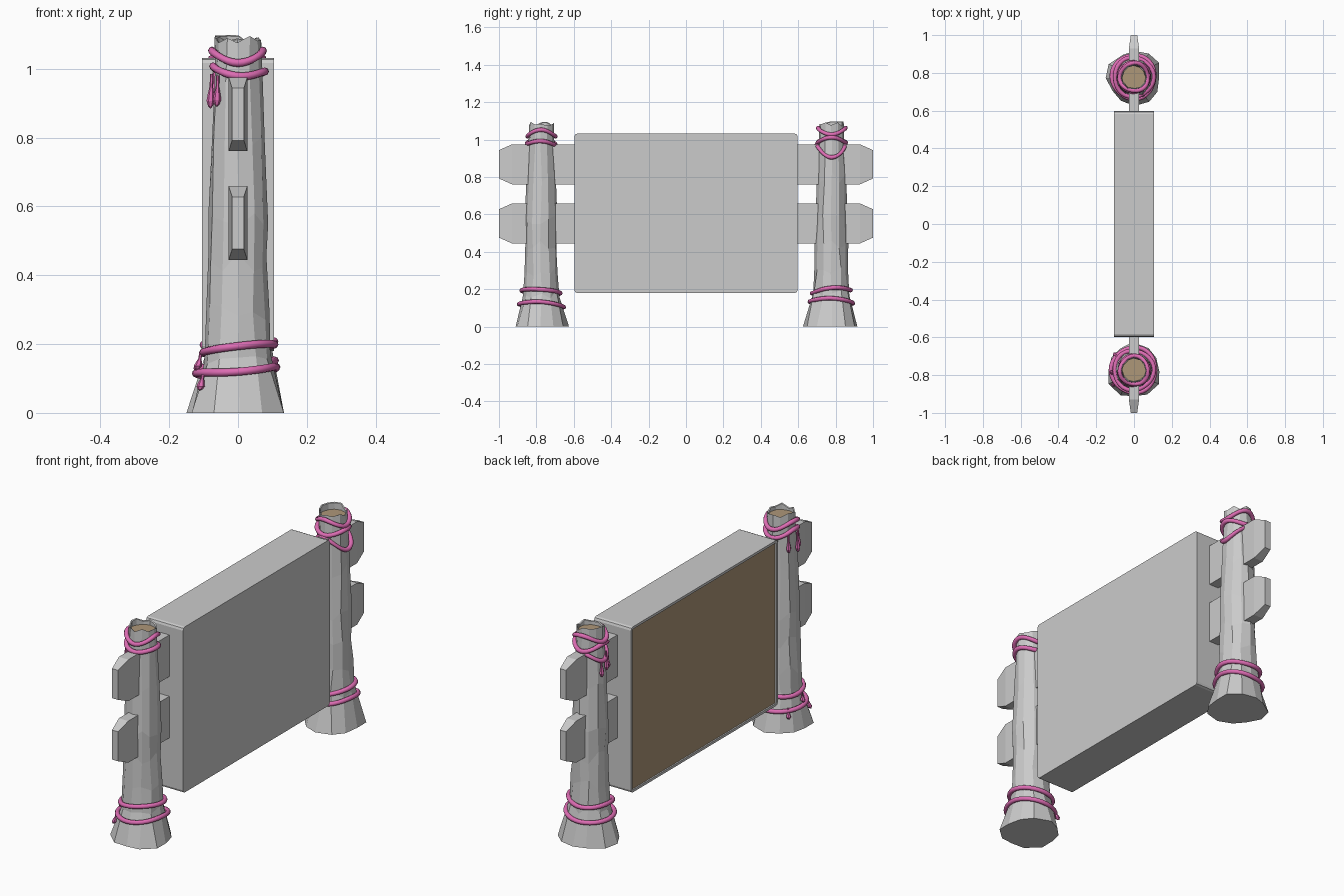
import bpy, bmesh, random
from math import sin, cos, pi, radians
from mathutils import Vector

if "Cube" in bpy.data.objects:
    bpy.data.objects.remove(bpy.data.objects["Cube"])

random.seed(4)


def material(name, color):
    m = bpy.data.materials.new(name)
    m.diffuse_color = (*color, 1)
    m.use_nodes = True
    m.node_tree.nodes["Principled BSDF"].inputs["Base Color"].default_value = m.diffuse_color
    return m


PINK = material("pink_rope", (0.72, 0.15, 0.45))
BROWN = material("brown_wood", (0.42, 0.31, 0.19))


def finish(bm, name, mats=(), smooth=False):
    bmesh.ops.recalc_face_normals(bm, faces=bm.faces)
    me = bpy.data.meshes.new(name)
    bm.to_mesh(me)
    bm.free()
    for m in mats:
        me.materials.append(m)
    ob = bpy.data.objects.new(name, me)
    bpy.context.collection.objects.link(ob)
    if smooth:
        me.polygons.foreach_set("use_smooth", [True] * len(me.polygons))
    return ob


def loft(rings, loop=False):
    """Skin a list of point rings; returns the bmesh and the last cap face."""
    bm = bmesh.new()
    vs = [[bm.verts.new(p) for p in r] for r in rings]
    pairs = list(zip(vs, vs[1:])) + ([(vs[-1], vs[0])] if loop else [])
    for a, b in pairs:
        for i in range(len(a)):
            j = (i + 1) % len(a)
            bm.faces.new((a[i], a[j], b[j], b[i]))
    cap = None
    if not loop:
        bm.faces.new(vs[0][::-1])
        cap = bm.faces.new(vs[-1])
    return bm, cap


# Post profile: height, radius, wobble
PROFILE = [(0, 0.143, 0.08), (0.17, 0.098, 0.05), (0.3, 0.09, 0.04), (0.44, 0.086, 0.06),
           (0.57, 0.084, 0.06), (0.8, 0.077, 0.05), (0.98, 0.069, 0.04), (1.085, 0.066, 0.04)]


def post_radius(z):
    for (z0, r0, _), (z1, r1, _) in zip(PROFILE, PROFILE[1:]):
        if z <= z1:
            return r0 + (r1 - r0) * (z - z0) / (z1 - z0)
    return PROFILE[-1][1]


def post(name, cy):
    n = 12
    rings = []
    for k, (z, r, w) in enumerate(PROFILE):
        ring = []
        for i in range(n):
            a = 2 * pi * i / n + random.uniform(-0.06, 0.06)
            rr = r * (1 + random.uniform(-w, w))
            dz = 0 if k == 0 else random.uniform(-0.013, 0.013) if k > 6 else random.uniform(-0.03, 0.03)
            ring.append((rr * cos(a), cy + rr * sin(a), z + dz))
        rings.append(ring)
    # hollow rim with a brown cut surface inside
    rings.append([(x * 0.92, cy + (y - cy) * 0.92, z - 0.003) for x, y, z in rings[-1]])
    rings.append([(x, y, 1.062) for x, y, z in rings[-1]])
    bm, cap = loft(rings)
    cap.material_index = 1
    ob = finish(bm, name, [material("grey", (0.8, 0.8, 0.8)), BROWN])
    ob.data.materials[0] = None


def rope(name, cy, z0, tilt=0.0, tilt_dir=0, sag=0.0, sag_dir=0, t=0.0115):
    n, m = 32, 8
    path = []
    for i in range(n):
        a = 2 * pi * i / n
        z = z0 + tilt * cos(a - radians(tilt_dir)) + sag * cos(2 * (a - radians(sag_dir)))
        r = post_radius(z) + 0.007 + 0.003 * sin(3 * a + z0 * 40)
        path.append((Vector((r * cos(a), cy + r * sin(a), z)), Vector((cos(a), sin(a), 0))))
    rings = [[p + t * (cos(2 * pi * j / m) * d + sin(2 * pi * j / m) * Vector((0, 0, 1)))
              for j in range(m)] for p, d in path]
    finish(loft(rings, True)[0], name, [PINK], True)


def drip(name, cy, angle, top, length, w=0.012):
    a = radians(angle)
    shape = [(0.45, 0), (0.4, 0.35), (0.8, 0.6), (1, 0.78), (0.6, 0.93), (0.1, 1)]
    rings = []
    for s, f in shape:
        z = top - f * length
        r = post_radius(z) + 0.010
        rings.append([(r * cos(a) + w * s * cos(b), cy + r * sin(a) + w * s * sin(b), z)
                      for b in [2 * pi * j / 6 for j in range(6)]])
    finish(loft(rings)[0], name, [PINK])


# Posts
FRONT, BACK = -0.775, 0.778
post("front_post", FRONT)
post("back_post", BACK)

# Ropes on the front post
rope("front_top_rope_upper", FRONT, 1.035, sag=0.018)
rope("front_top_rope_lower", FRONT, 0.988, tilt=0.008, tilt_dir=200, sag=0.012)
rope("front_base_rope_upper", FRONT, 0.187, tilt=0.014, tilt_dir=-30)
rope("front_base_rope_lower", FRONT, 0.118, tilt=0.012, tilt_dir=-40, sag=0.006)

# Ropes on the back post
rope("back_top_rope_upper", BACK, 1.045, sag=0.018, sag_dir=90)
rope("back_top_rope_middle", BACK, 0.998, sag=0.014)
rope("back_top_rope_lower", BACK, 0.945, tilt=0.012, tilt_dir=180, sag=0.028, sag_dir=90)
rope("back_base_rope_upper", BACK, 0.195, tilt=0.01, tilt_dir=60, sag=0.008)
rope("back_base_rope_lower", BACK, 0.135, tilt=0.012, tilt_dir=-20, sag=0.006)

# Hanging drops
for i, (cy, ang, top, ln) in enumerate([
        (FRONT, 150, 0.99, 0.09), (FRONT, 195, 0.985, 0.10), (FRONT, 222, 0.98, 0.09),
        (BACK, 165, 0.94, 0.09), (BACK, 192, 0.97, 0.10), (BACK, 215, 0.93, 0.06),
        (FRONT, 140, 0.12, 0.05), (FRONT, 185, 0.175, 0.05), (FRONT, 215, 0.12, 0.055)]):
    drip(f"rope_drop_{i + 1}", cy, ang, top, ln)

# Planks with tapered ends
for name, zc in (("lower_plank", 0.552), ("upper_plank", 0.868)):
    rings = []
    for y, hx, hz in ((-1, 0.017, 0.076), (-0.93, 0.027, 0.107), (0.93, 0.027, 0.107), (1, 0.017, 0.076)):
        rings.append([(sx * hx, y, zc + sz * hz) for sx, sz in ((-1, -1), (1, -1), (1, 1), (-1, 1))])
    finish(loft(rings)[0], name)

# Sign board: rounded slab with a recessed brown face on the -x side
bm = bmesh.new()
bmesh.ops.create_cube(bm, size=1)
bmesh.ops.scale(bm, vec=(0.21, 1.194, 0.852), verts=bm.verts)
bmesh.ops.translate(bm, vec=(0, 0, 0.606), verts=bm.verts)
edges = [e for e in bm.edges if abs(e.verts[0].co.x - e.verts[1].co.x) > 0.1]
bmesh.ops.bevel(bm, geom=edges, offset=0.015, segments=2, profile=0.5, affect='EDGES')
face = min(bm.faces, key=lambda f: f.calc_center_median().x)
bmesh.ops.inset_region(bm, faces=[face], thickness=0.013, depth=0)
bmesh.ops.inset_region(bm, faces=[face], thickness=0.001, depth=-0.006)
face.material_index = 1
finish(bm, "sign_board", [None, BROWN])
